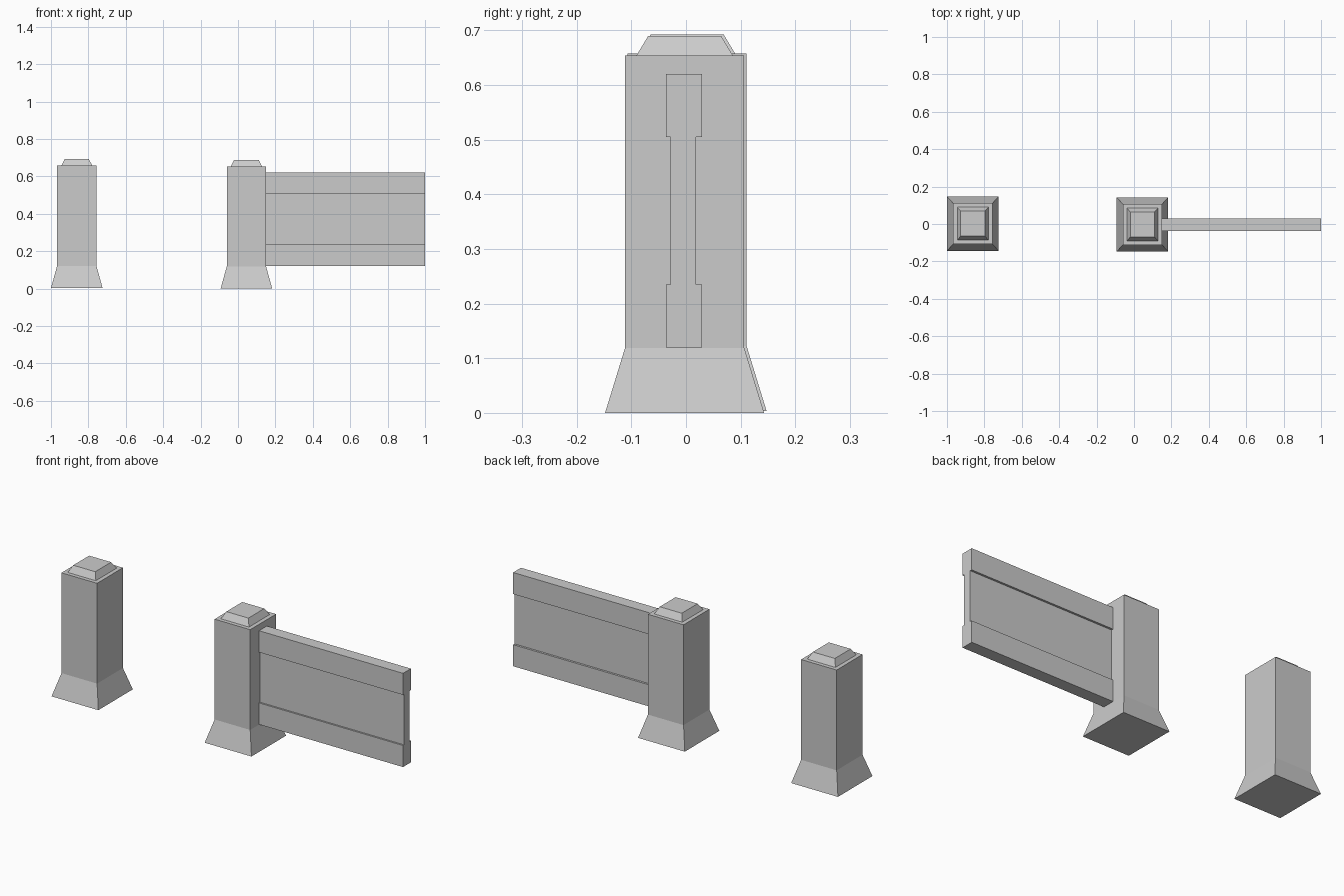
import bpy
import bmesh

if "Cube" in bpy.data.objects:
    bpy.data.objects.remove(bpy.data.objects["Cube"])


def finish(name, bm):
    bmesh.ops.recalc_face_normals(bm, faces=bm.faces)
    mesh = bpy.data.meshes.new(name)
    bm.to_mesh(mesh)
    bm.free()
    obj = bpy.data.objects.new(name, mesh)
    bpy.context.collection.objects.link(obj)
    return obj


def post(name, location):
    # Stacked rectangular rings: flared foot, shaft, ledge, tapered cap
    levels = [(0.138, 0.1455, 0.0), (0.105, 0.109, 0.119), (0.105, 0.109, 0.654),
              (0.083, 0.088, 0.654), (0.065, 0.067, 0.689)]
    bm = bmesh.new()
    rings = [[bm.verts.new((sx * hx, sy * hy, z))
              for sx, sy in ((-1, -1), (1, -1), (1, 1), (-1, 1))]
             for hx, hy, z in levels]
    for low, high in zip(rings, rings[1:]):
        for i in range(4):
            j = (i + 1) % 4
            bm.faces.new((low[i], low[j], high[j], high[i]))
    bm.faces.new(rings[0])
    bm.faces.new(rings[-1])
    finish(name, bm).location = location


def panel(name, x0, x1):
    # I-shaped section with thick top and bottom rails, extruded along x
    side = [(0.033, 0.12), (0.033, 0.235), (0.023, 0.235),
            (0.023, 0.505), (0.033, 0.505), (0.033, 0.62)]
    front_y, web_y = -0.004, -0.005
    profile = [((web_y if y < 0.03 else front_y) + y, z) for y, z in side]
    profile += [((web_y if y < 0.03 else front_y) - y, z) for y, z in reversed(side)]
    bm = bmesh.new()
    face = bm.faces.new([bm.verts.new((x0, y, z)) for y, z in profile])
    ext = bmesh.ops.extrude_face_region(bm, geom=[face], use_keep_orig=True)
    moved = [g for g in ext["geom"] if isinstance(g, bmesh.types.BMVert)]
    bmesh.ops.translate(bm, verts=moved, vec=(x1 - x0, 0, 0))
    finish(name, bm)


# Free-standing end post, middle post and the wall panel joined to it
post("end_post", (-0.862, 0.002, 0.003))
post("middle_post", (0.045, -0.0025, 0.0))
panel("wall_panel", 0.149, 1.0)
